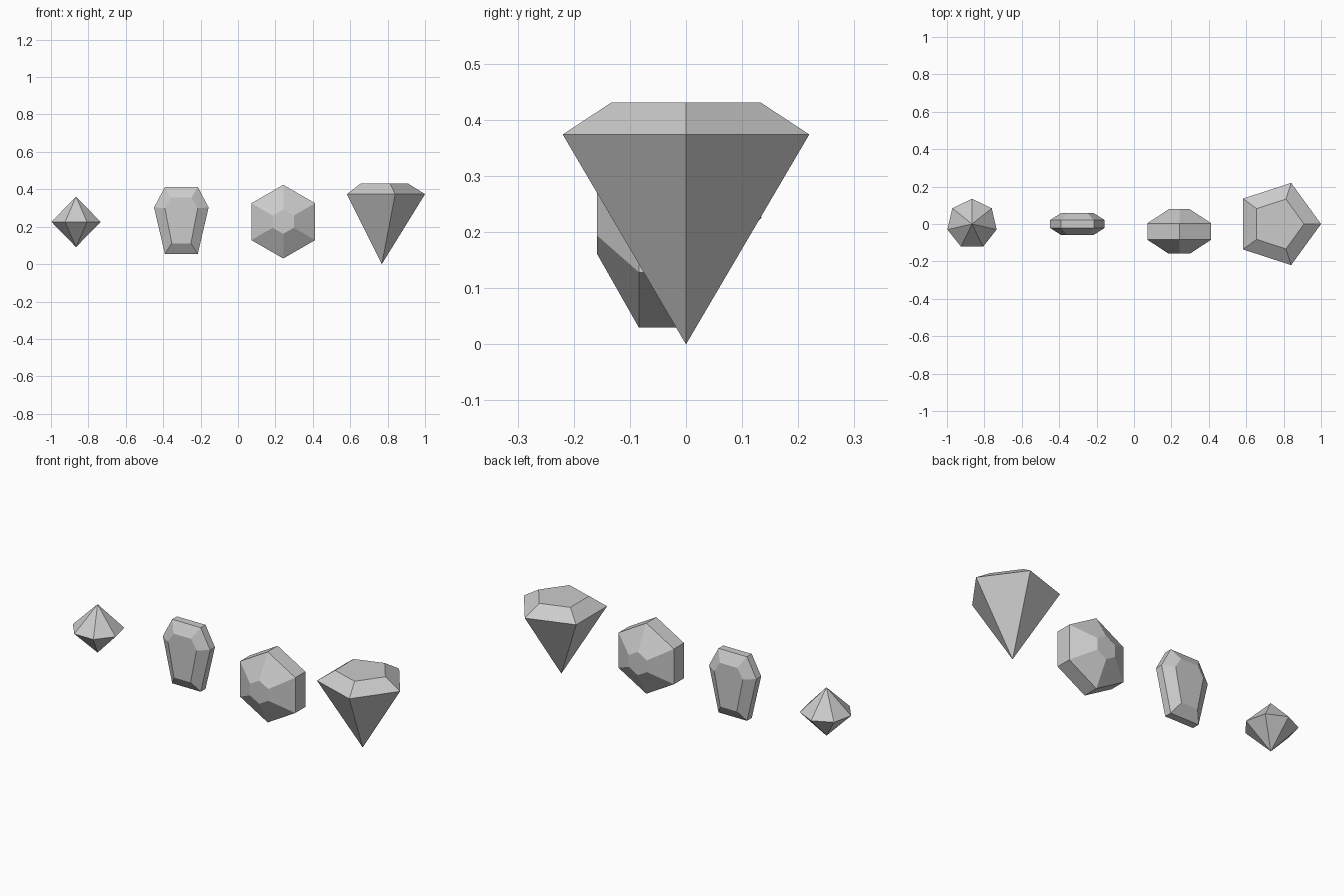
import bpy, bmesh
from math import sin, cos, tau, pi

if "Cube" in bpy.data.objects:
    bpy.data.objects.remove(bpy.data.objects["Cube"])


def polygon(n, radius, start=0.0):
    """Outline of a regular polygon as 2D points."""
    return [(radius * cos(start + tau * i / n), radius * sin(start + tau * i / n)) for i in range(n)]


def gem(name, layers, location, upright=False):
    """Skin a stack of (outline, depth) layers; a one-point outline is a tip.
    Upright gems are stacked along y, the others along z."""
    bm = bmesh.new()
    rings = []
    for outline, d in layers:
        rings.append([bm.verts.new((u, d, v) if upright else (u, v, d)) for u, v in outline])
    for a, b in zip(rings, rings[1:]):
        n = max(len(a), len(b))
        for i in range(n):
            j = (i + 1) % n
            corners = [a[i % len(a)], a[j % len(a)], b[j % len(b)], b[i % len(b)]]
            bm.faces.new(list(dict.fromkeys(corners)))
    for ring in (rings[0], rings[-1]):
        if len(ring) > 2:
            bm.faces.new(ring)
    bmesh.ops.recalc_face_normals(bm, faces=bm.faces)
    mesh = bpy.data.meshes.new(name)
    bm.to_mesh(mesh)
    bm.free()
    obj = bpy.data.objects.new(name, mesh)
    obj.location = location
    bpy.context.collection.objects.link(obj)
    return obj


def mirrored(half):
    """Close a right-hand outline by mirroring it across u = 0."""
    return half + [(-u, v) for u, v in reversed(half)]


TIP = [(0, 0)]

# Small seven-sided double pyramid
gem("bipyramid_gem",
    [(TIP, -0.135), (polygon(7, 0.135, pi / 2), 0), (TIP, 0.135)],
    (-0.866, 0, 0.226))

# Upright tapered six-sided gem with bevelled front and back
outer = mirrored([(0.088, 0.055), (0.146, 0.303), (0.088, 0.412)])
inner = mirrored([(0.051, 0.111), (0.088, 0.299), (0.054, 0.355)])
gem("tapered_gem",
    [(inner, -0.058), (outer, -0.021), (outer, 0.021), (inner, 0.058)],
    (-0.303, 0, 0), upright=True)

# Upright hexagonal gem with small front and back tables
wide, table = polygon(6, 0.197, pi / 2), polygon(6, 0.065, pi / 2)
gem("hexagon_gem",
    [(table, -0.119), (wide, -0.044), (wide, 0.044), (table, 0.119)],
    (0.242, -0.04, 0.227), upright=True)

# Large five-sided cut diamond
gem("pentagon_diamond",
    [(TIP, 0), (polygon(5, 0.231), 0.374), (polygon(5, 0.14), 0.431)],
    (0.769, 0, 0))
